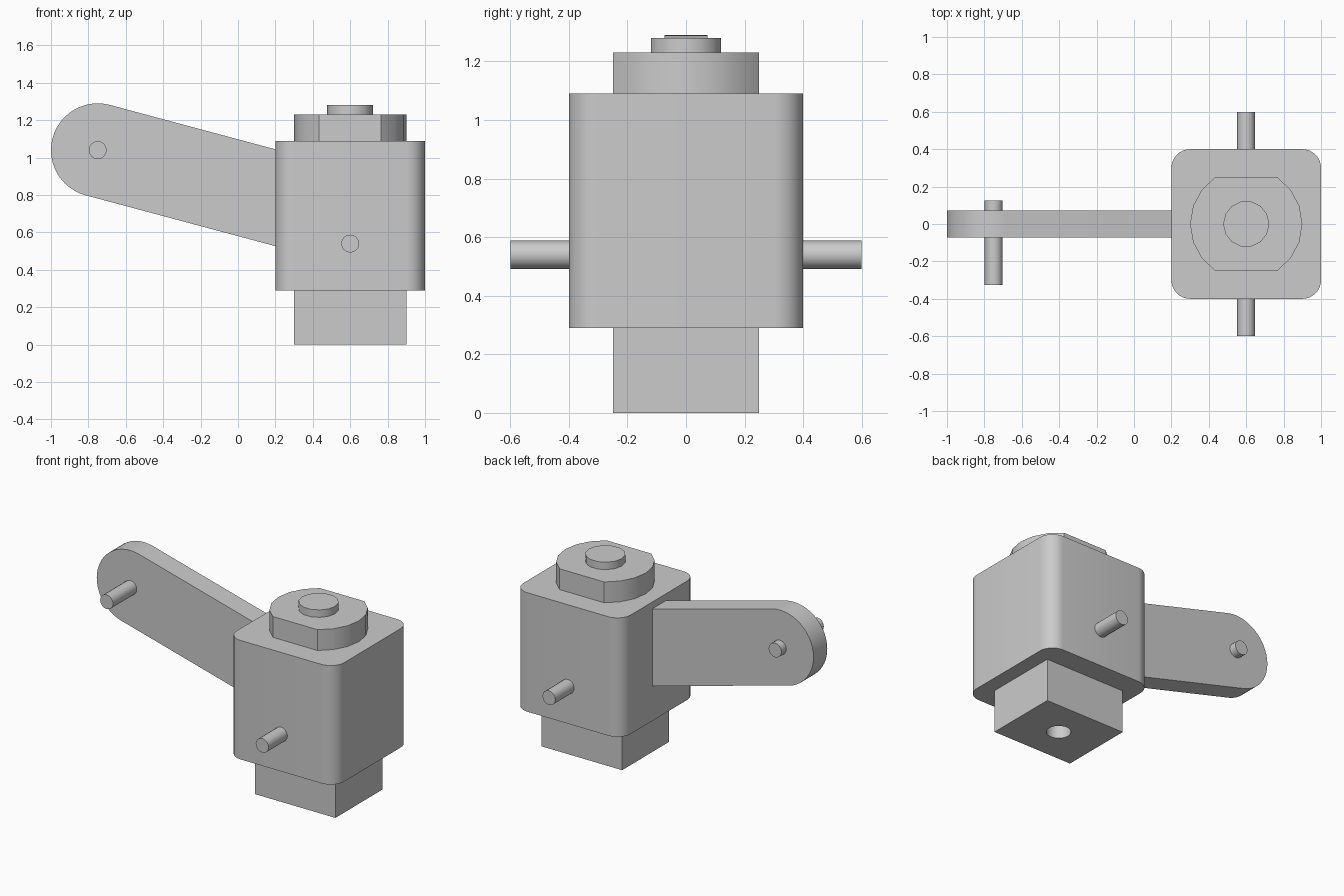
import bpy, bmesh
from math import sin, cos, asin, pi, radians
from mathutils import Vector

cube = bpy.data.objects.get("Cube")
if cube:
    bpy.data.objects.remove(cube, do_unlink=True)

grey = bpy.data.materials.new("plain grey")
grey.use_nodes = True
grey.diffuse_color = (0.6, 0.6, 0.6, 1)
grey.node_tree.nodes["Principled BSDF"].inputs["Base Color"].default_value = (0.6, 0.6, 0.6, 1)

CX = 0.6  # axis of the housing


def arc(cx, cy, r, start, end, steps):
    return [(cx + r * cos(start + (end - start) * i / steps),
             cy + r * sin(start + (end - start) * i / steps)) for i in range(steps + 1)]


def circle(cx, cy, r, sides):
    return arc(cx, cy, r, 0, 2 * pi, sides)[:-1]


def prism(name, profile, low, high, axis="Z"):
    """Extrude a closed profile along Z (profile in xy) or Y (profile in xz)."""
    bm = bmesh.new()
    place = (lambda a, b: (a, b, low)) if axis == "Z" else (lambda a, b: (a, low, b))
    face = bm.faces.new([bm.verts.new(place(a, b)) for a, b in profile])
    top = bmesh.ops.extrude_face_region(bm, geom=[face])
    move = Vector((0, 0, high - low)) if axis == "Z" else Vector((0, high - low, 0))
    bmesh.ops.translate(bm, vec=move, verts=[v for v in top["geom"] if isinstance(v, bmesh.types.BMVert)])
    bmesh.ops.recalc_face_normals(bm, faces=bm.faces)
    mesh = bpy.data.meshes.new(name)
    bm.to_mesh(mesh)
    bm.free()
    mesh.materials.append(grey)
    obj = bpy.data.objects.new(name, mesh)
    bpy.context.collection.objects.link(obj)
    return obj


def select_only(obj):
    bpy.ops.object.select_all(action="DESELECT")
    obj.select_set(True)
    bpy.context.view_layer.objects.active = obj


# Housing with rounded upright edges, and the square foot below it
corners = [(1, 1), (-1, 1), (-1, -1), (1, -1)]
rounded = []
for i, (sx, sy) in enumerate(corners):
    rounded += arc(CX + 0.3 * sx, 0.3 * sy, 0.1, i * pi / 2, (i + 1) * pi / 2, 8)
housing = prism("housing", rounded, 0.29, 1.09)
foot = prism("square_foot", [(CX + 0.3 * sx, 0.25 * sy) for sx, sy in corners], 0, 0.3)

# Bore up through the foot into the housing
cutter = prism("bore_cutter", circle(CX, 0, 0.075, 24), -0.1, 0.9)
cutter.hide_render = True
for obj in (housing, foot):
    select_only(obj)
    bore = obj.modifiers.new("bore", "BOOLEAN")
    bore.operation = "DIFFERENCE"
    bore.solver = "EXACT"
    bore.object = cutter
    bpy.ops.object.modifier_apply(modifier=bore.name)
bpy.data.objects.remove(cutter, do_unlink=True)

# Round flange with two flats, and the cap on top
half = asin(0.25 / 0.3)
flange = prism("flange", arc(CX, 0, 0.3, -half, half, 6) + arc(CX, 0, 0.3, pi - half, pi + half, 6), 1.09, 1.23)
cap = prism("cap", circle(CX, 0, 0.123, 14), 1.23, 1.28)

# Sloping lever arm: round end, straight sides running into the housing
tilt = radians(-15)
end = arc(-0.75, 1.04, 0.25, tilt + pi / 2, tilt + 3 * pi / 2, 24)
run = 1.12
arm_profile = end + [(x + run * cos(tilt), z + run * sin(tilt)) for x, z in (end[-1], end[0])]
arm = prism("lever_arm", arm_profile, -0.073, 0.073, "Y")

# Cross pins
arm_pin = prism("arm_pin", circle(-0.75, 1.04, 0.048, 16), -0.325, 0.125, "Y")
housing_pin = prism("housing_pin", circle(CX, 0.54, 0.048, 16), -0.6, 0.6, "Y")

for obj in (housing, foot, flange, cap, arm, arm_pin, housing_pin):
    select_only(obj)
    bpy.ops.object.shade_smooth_by_angle(angle=radians(30))
